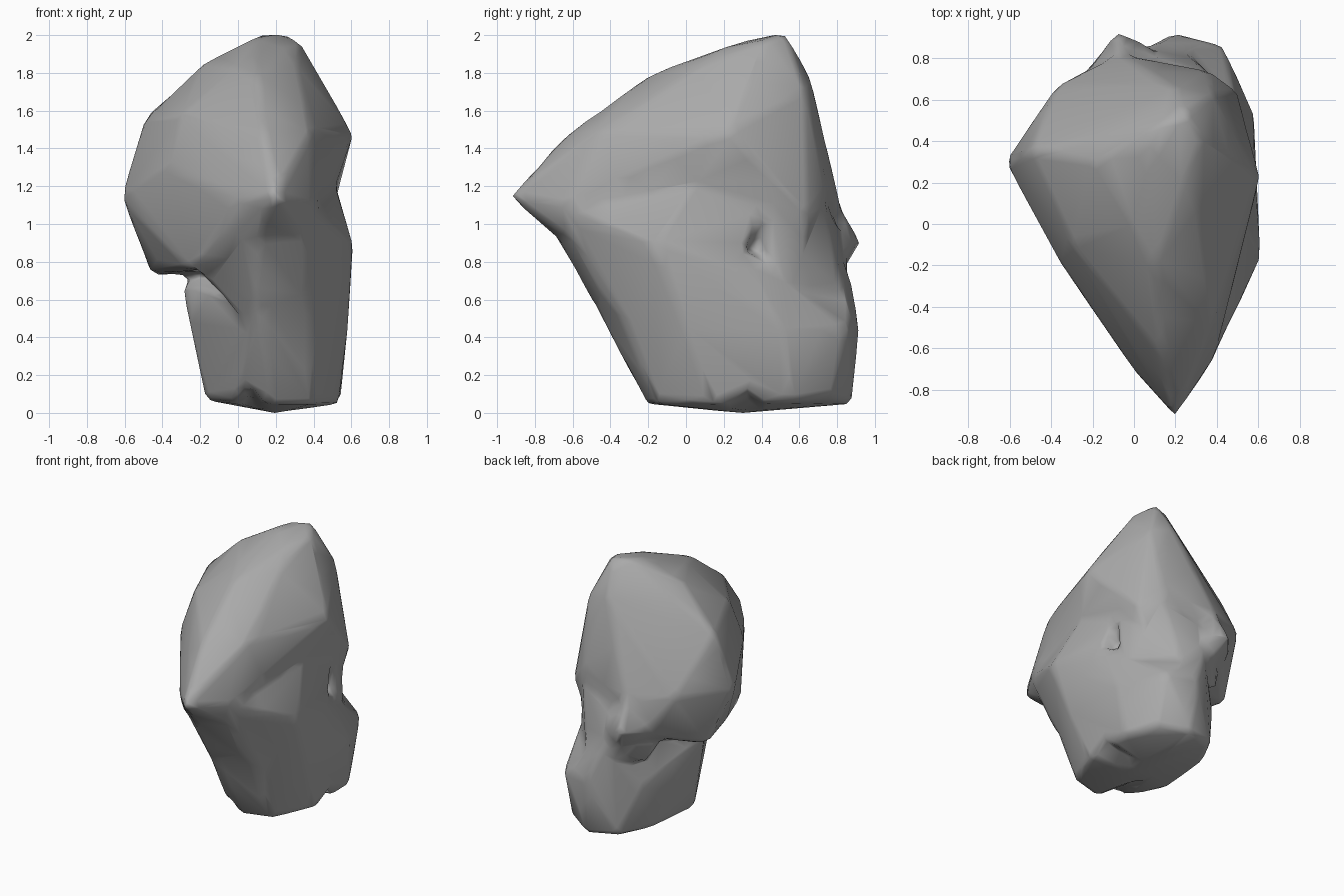
import bpy
import bmesh

cube = bpy.data.objects.get("Cube")
if cube:
    bpy.data.objects.remove(cube, do_unlink=True)

stone = bpy.data.materials.new("stone grey")
stone.use_nodes = True
grey = (.4, .4, .4, 1)
stone.diffuse_color = grey
stone.node_tree.nodes["Principled BSDF"].inputs["Base Color"].default_value = grey
stone.node_tree.nodes["Principled BSDF"].inputs["Roughness"].default_value = .9


def boulder(name, corners):
    """Chiselled lump: the convex hull of a few corner points."""
    mesh = bpy.data.meshes.new(name)
    bm = bmesh.new()
    for corner in corners:
        bm.verts.new(corner)
    hull = bmesh.ops.convex_hull(bm, input=bm.verts)
    loose = set(hull["geom_interior"]) | set(hull["geom_unused"])
    bmesh.ops.delete(bm, geom=[g for g in loose if isinstance(g, bmesh.types.BMVert)],
                     context="VERTS")
    bmesh.ops.recalc_face_normals(bm, faces=bm.faces)
    bm.to_mesh(mesh)
    bm.free()
    mesh.materials.append(stone)
    obj = bpy.data.objects.new(name, mesh)
    bpy.context.collection.objects.link(obj)
    return obj


# Overhanging upper mass with the pointed nose
crown = [(.13, .48, 2.01), (.25, .53, 2.01), (.32, .42, 1.98), (.08, .35, 1.98),
         (.24, .18, 1.93), (.31, .08, 1.85), (0, 0, 1.84)]
nose = [(.2, -.94, 1.15), (.13, -.63, 1.48), (.38, -.47, 1.49), (.1, -.2, 1.79),
        (.4, -.08, 1.63), (0, -.71, 1.12), (.39, -.65, 1.1), (.1, -.68, .92), (.33, -.6, .92)]
left_flank = [(-.19, .3, 1.85), (-.5, .36, 1.56), (-.62, .3, 1.15), (-.46, .41, .73),
              (-.3, -.1, 1.58), (-.36, -.18, 1.3), (-.25, -.3, .76), (-.42, .1, .8)]
back_wall = [(-.38, .66, 1.16), (-.07, .82, 1.1), (-.15, .78, .85), (.36, .74, 1.2),
             (.2, .66, 1.78), (.38, .63, 1.72), (.5, .64, 1.05), (.4, .62, .76)]
right_flank = [(.61, .22, 1.48), (.39, .38, 1.86), (.48, 0, 1.1)]
rock = boulder("rock", crown + nose + left_flank + back_wall + right_flank)

# Stubby lower mass
foot = [(-.17, .15, .07), (0, -.12, .05), (.18, -.21, .05), (.4, -.15, .05), (.53, .15, .05),
        (.54, .55, .06), (.42, .77, .1), (.22, .88, .05), (0, .82, .06), (-.12, .6, .07),
        (.2, .3, 0)]
belly = [(-.22, .25, .45), (-.12, .7, .45), (.2, .92, .46), (.43, .86, .46), (.58, .52, .45),
         (.58, 0, .45), (.42, -.28, .45), (.1, -.36, .42), (-.3, .2, .68), (.1, -.5, .6),
         (.36, -.42, .65), (.61, -.17, .91), (.56, .3, .85), (.1, .87, .74)]
lower = boulder("lower_mass", foot + belly)

# Throat running from the nose down to the belly on the front and right flank
throat = boulder("throat", [(.1, -.68, .92), (.35, -.6, .92), (.39, -.64, 1.1), (0, -.66, 1),
                            (.52, .05, 1.2), (.5, .42, 1.1), (.61, -.17, .9), (.59, .25, .72),
                            (.1, -.5, .6), (.36, -.44, .62), (.42, -.28, .45),
                            (.1, -.36, .42), (-.15, -.3, .68), (-.25, -.28, .8),
                            (.1, .4, 1)])

# Nape filling the back between the masses, with a small flared ledge
nape = boulder("nape", [(.36, .69, .8), (.51, .45, .82), (.36, .73, 1.12), (.52, .42, 1.2),
                        (-.05, .84, .95), (.05, .86, .7), (.25, .84, .62), (.52, .52, .6),
                        (.1, .2, .8), (-.15, .7, .62), (-.27, .6, .85)])
ledge = boulder("ledge", [(-.08, .93, .9), (.08, .86, .88), (-.24, .74, .9), (-.06, .8, 1.15),
                          (0, .8, .7), (0, .6, .9)])

# Notches broken out of the underside
right_notch = boulder("right_notch", [(.7, .1, .02), (.7, .32, .18), (.7, .48, .02),
                                      (.2, .35, .03), (.5, .3, -.1)])
front_notch = boulder("front_notch", [(-.1, -.3, .02), (.06, -.3, .2), (.17, -.3, .02),
                                      (.08, .3, .03), (.06, -.1, -.1)])

# Weld the masses, soften the joins and reduce to broad facets
helpers = {lower: "UNION", throat: "UNION", nape: "UNION", ledge: "UNION",
           right_notch: "DIFFERENCE", front_notch: "DIFFERENCE"}
for helper, operation in helpers.items():
    weld = rock.modifiers.new(helper.name, "BOOLEAN")
    weld.operation = operation
    weld.object = helper
    helper.hide_render = True
remesh = rock.modifiers.new("remesh", "REMESH")
remesh.mode = "VOXEL"
remesh.voxel_size = .025
remesh.use_smooth_shade = True
soften = rock.modifiers.new("soften", "SMOOTH")
soften.factor = .5
soften.iterations = 10
facets = rock.modifiers.new("facets", "DECIMATE")
facets.ratio = .03

# Bake the shape and drop the helpers
graph = bpy.context.evaluated_depsgraph_get()
final = bpy.data.meshes.new_from_object(rock.evaluated_get(graph))
rock.modifiers.clear()
rock.data = final
for helper in helpers:
    bpy.data.objects.remove(helper, do_unlink=True)
final.materials.clear()
final.materials.append(stone)
final.shade_smooth()

# Set the lowest point on the ground
low = min(v.co.z for v in final.vertices)
for v in final.vertices:
    v.co.z -= low
